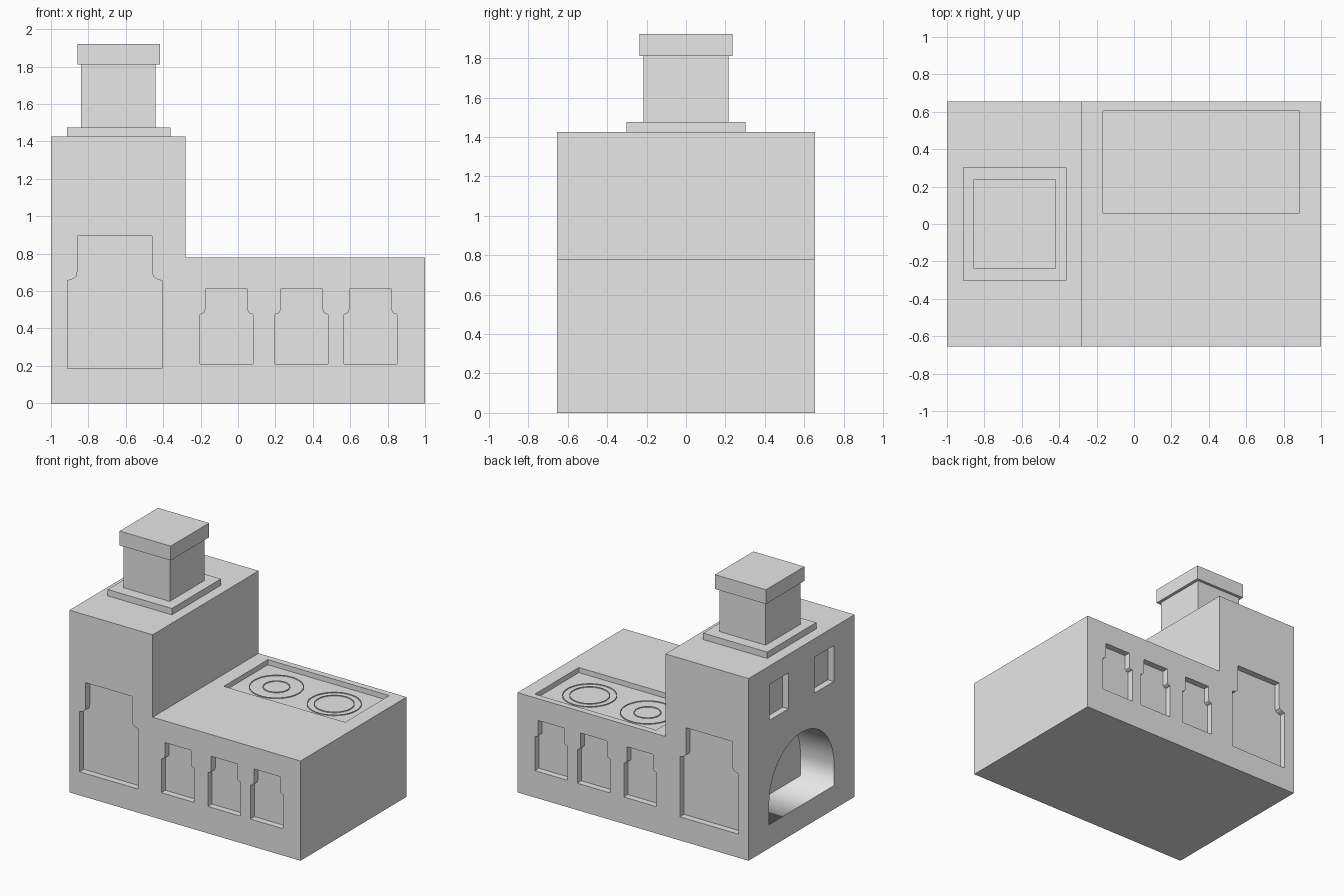
import bpy, bmesh, math
from mathutils import Vector

if "Cube" in bpy.data.objects:
    bpy.data.objects.remove(bpy.data.objects["Cube"], do_unlink=True)

grey = bpy.data.materials.new("plain_grey")
grey.use_nodes = True
grey.diffuse_color = (0.8, 0.8, 0.8, 1)
grey.node_tree.nodes["Principled BSDF"].inputs["Base Color"].default_value = (0.8, 0.8, 0.8, 1)


def make_object(name, bm):
    bmesh.ops.recalc_face_normals(bm, faces=bm.faces)
    mesh = bpy.data.meshes.new(name)
    bm.to_mesh(mesh)
    bm.free()
    mesh.materials.append(grey)
    obj = bpy.data.objects.new(name, mesh)
    bpy.context.collection.objects.link(obj)
    return obj


def prism(bm, points, push):
    """Extrude a closed 3D outline along a vector."""
    face = bm.faces.new([bm.verts.new(p) for p in points])
    ext = bmesh.ops.extrude_face_region(bm, geom=[face], use_keep_orig=True)
    verts = [g for g in ext["geom"] if isinstance(g, bmesh.types.BMVert)]
    bmesh.ops.translate(bm, verts=verts, vec=Vector(push))


def box(bm, x0, x1, y0, y1, z0, z1):
    prism(bm, [(x0, y0, z0), (x1, y0, z0), (x1, y1, z0), (x0, y1, z0)], (0, 0, z1 - z0))


def niche(bm, centre, wide, narrow, bottom, shoulder, top, side):
    """Shouldered recess cut into the front (side -1) or back (side 1)."""
    step = wide - narrow
    half = [(wide, bottom), (wide, shoulder), (wide - step * 0.6, shoulder + step * 0.2),
            (wide - step * 0.9, shoulder + step * 0.45), (narrow, shoulder + step * 0.9), (narrow, top)]
    outline = half + [(-x, z) for x, z in reversed(half)]
    prism(bm, [(centre + x, side * (DEPTH + 0.1), z) for x, z in outline],
          (0, -side * (0.1 + RECESS), 0))


DEPTH = 0.655    # half of the body's depth
RECESS = 0.05

# Stepped body
bm = bmesh.new()
outline = [(-1, 0), (1, 0), (1, 0.78), (-0.28, 0.78), (-0.28, 1.425), (-1, 1.425)]
prism(bm, [(x, -DEPTH, z) for x, z in outline], (0, 2 * DEPTH, 0))
body = make_object("oven_body", bm)

# Recess cutters
bm = bmesh.new()
for side in (-1, 1):
    niche(bm, -0.659, 0.253, 0.2, 0.185, 0.655, 0.895, side)
    for centre in (-0.062, 0.34, 0.708):
        niche(bm, centre, 0.142, 0.113, 0.21, 0.475, 0.61, side)
    y = 0.28 * side
    box(bm, -1.1, -1 + RECESS, y - 0.118, y + 0.118, 1.0, 1.28)
box(bm, -0.165, 0.885, 0.06, 0.605, 0.74, 0.9)

# Arched oven mouth in the end wall
RADIUS, SPRING = 0.4, 0.355
arch = [(-RADIUS, 0.185), (RADIUS, 0.185)]
arch += [(RADIUS * math.cos(math.pi * i / 32), SPRING + RADIUS * math.sin(math.pi * i / 32))
         for i in range(33)]
prism(bm, [(-1.1, y, z) for y, z in arch], (0.39, 0, 0))
cutter = make_object("recess_cutter", bm)
cutter.hide_render = True

cut = body.modifiers.new("recesses", "BOOLEAN")
cut.operation, cut.solver, cut.object = "DIFFERENCE", "EXACT", cutter
bpy.context.view_layer.objects.active = body
bpy.ops.object.modifier_apply(modifier=cut.name)
bpy.data.objects.remove(cutter, do_unlink=True)

# Smooth lining of the oven mouth
for p in body.data.polygons:
    c = p.center
    p.use_smooth = -0.99 < c.x < -0.72 and abs(c.y) < 0.41 and 0.1 < c.z < 0.8 and abs(p.normal.x) < 0.5

# Chimney: base slab, shaft and cap
for name, dims in {
    "chimney_base": (-0.915, -0.36, -0.303, 0.303, 1.425, 1.475),
    "chimney_shaft": (-0.84, -0.44, -0.215, 0.215, 1.475, 1.81),
    "chimney_cap": (-0.858, -0.416, -0.237, 0.237, 1.81, 1.922),
}.items():
    bm = bmesh.new()
    box(bm, *dims)
    make_object(name, bm)


# Thin burner rings in the hob recess
def ring(name, x, y, radius, width=0.006, z=0.74, height=0.006, sides=64):
    bm = bmesh.new()
    section = [(radius - width, z), (radius, z), (radius, z + height), (radius - width, z + height)]
    loops = []
    for i in range(sides):
        a = 2 * math.pi * i / sides
        loops.append([bm.verts.new((x + r * math.cos(a), y + r * math.sin(a), h)) for r, h in section])
    for i in range(sides):
        a, b = loops[i], loops[(i + 1) % sides]
        for k in range(4):
            n = (k + 1) % 4
            bm.faces.new((a[k], b[k], b[n], a[n]))
    obj = make_object(name, bm)
    bpy.ops.object.select_all(action="DESELECT")
    obj.select_set(True)
    bpy.context.view_layer.objects.active = obj
    bpy.ops.object.shade_smooth_by_angle()


for label, x, inner in (("small", 0.1, 0.098), ("large", 0.6, 0.145)):
    ring(label + "_burner_outer_ring", x, 0.333, 0.195)
    ring(label + "_burner_inner_ring", x, 0.333, inner)
